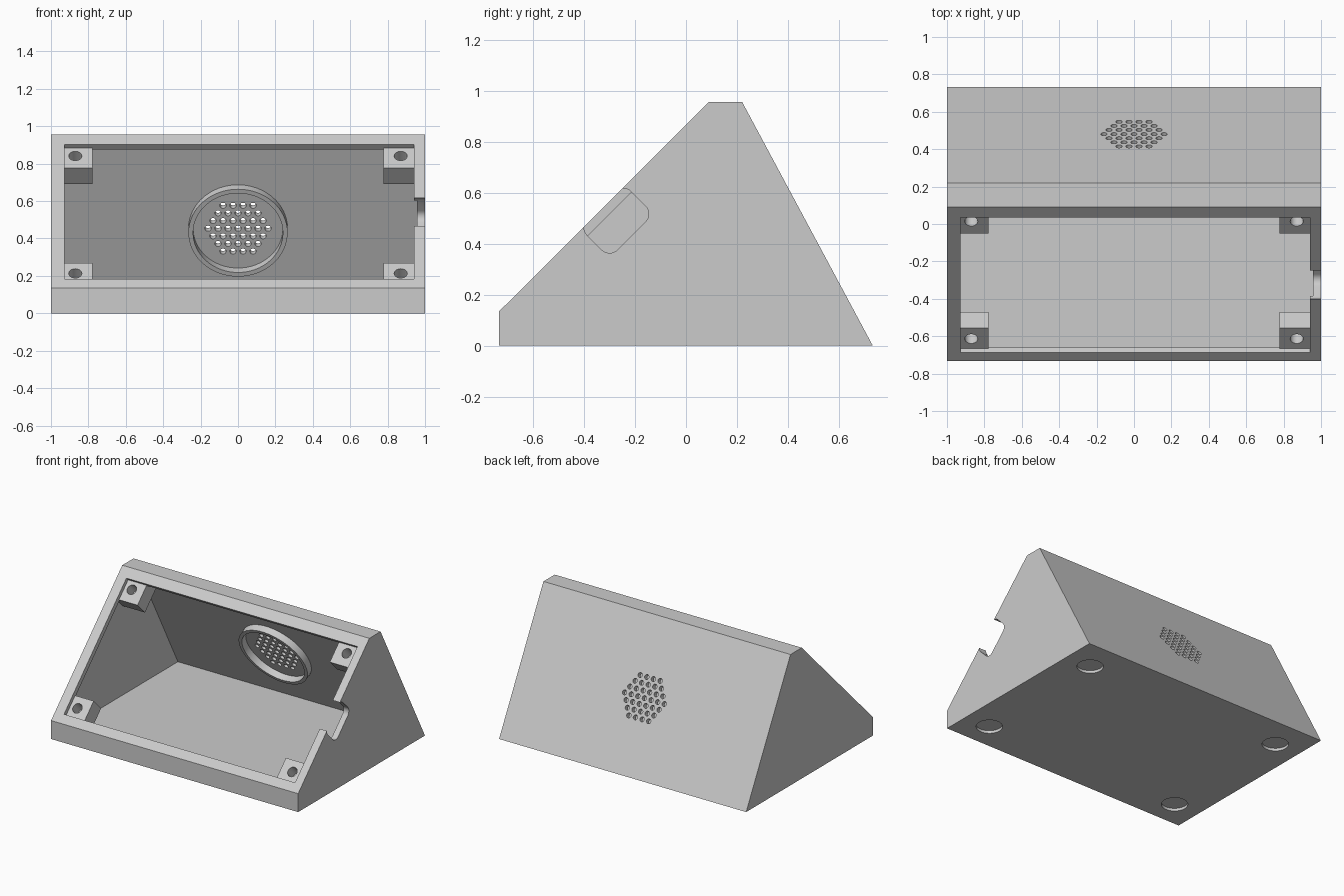
import bpy, bmesh
from math import cos, sin, pi, sqrt
from mathutils import Matrix, Vector

if "Cube" in bpy.data.objects:
    bpy.data.objects.remove(bpy.data.objects["Cube"])

grey = bpy.data.materials.new("matte grey")
grey.use_nodes = True
grey.diffuse_color = (0.6, 0.6, 0.6, 1)
grey.node_tree.nodes["Principled BSDF"].inputs["Base Color"].default_value = (0.6, 0.6, 0.6, 1)


def frame(origin, x, y):
    """Right-handed working frame from two axes."""
    x, y = Vector(x).normalized(), Vector(y).normalized()
    m = Matrix((x, y, x.cross(y))).transposed().to_4x4()
    m.translation = Vector(origin)
    return m


def prism(name, outlines, lo, hi, m=Matrix()):
    """Closed prisms over counter-clockwise outlines, along the z of frame m."""
    bm = bmesh.new()
    for pts in outlines:
        low = [bm.verts.new(m @ Vector((a, b, lo))) for a, b in pts]
        high = [bm.verts.new(m @ Vector((a, b, hi))) for a, b in pts]
        bm.faces.new(low[::-1])
        bm.faces.new(high)
        for i in range(len(pts)):
            bm.faces.new((low[i - 1], low[i], high[i], high[i - 1]))
    bm.normal_update()
    mesh = bpy.data.meshes.new(name)
    bm.to_mesh(mesh)
    bm.free()
    mesh.materials.append(grey)
    obj = bpy.data.objects.new(name, mesh)
    bpy.context.collection.objects.link(obj)
    return obj


def combine(target, tool, operation="DIFFERENCE"):
    mod = target.modifiers.new("cut", "BOOLEAN")
    mod.operation, mod.object, mod.solver = operation, tool, "EXACT"
    bpy.context.view_layer.objects.active = target
    bpy.ops.object.modifier_apply(modifier=mod.name)
    bpy.data.objects.remove(tool)


def circle(x, y, r, n=32):
    return [(x + r * cos(2 * pi * i / n), y + r * sin(2 * pi * i / n)) for i in range(n)]


def rect(x0, x1, y0, y1):
    return [(x0, y0), (x1, y0), (x1, y1), (x0, y1)]


def rounded(x0, x1, y0, y1, r, n=8):
    centres = [(x1 - r, y1 - r), (x0 + r, y1 - r), (x0 + r, y0 + r), (x1 - r, y0 + r)]
    return [(cx + r * cos((q + i / n) * pi / 2), cy + r * sin((q + i / n) * pi / 2))
            for q, (cx, cy) in enumerate(centres) for i in range(n + 1)]


# Working frames: side profile, sloped opening (z outward), back wall (z inward)
h = sqrt(0.5)
side = frame((0, 0, 0), (0, 1, 0), (0, 0, 1))
slope = frame((0, -0.4335, 0.4335), (1, 0, 0), (0, h, h))
back = frame((0, 0.481, 0.47), (1, 0, 0), (0, -0.472, 0.881))
notch_frame = frame((0, -0.4335, 0.4335), (0, h, h), (0, -h, h))

# Wedge shell with a hollow inside and a lip round the opening
body = prism("enclosure_body", [[(-0.733, 0), (0.733, 0), (0.22, 0.957), (0.09, 0.957), (-0.733, 0.135)]],
             -1, 1, side)
combine(body, prism("opening", [rect(-0.928, 0.942, -0.356, 0.663)], -0.06, 0.05, slope))
cavity = [(-0.69, 0.04), (0.672, 0.04), (0.202, 0.917), (0.102, 0.917), (-0.69, 0.125)]
combine(body, prism("cavity", [cavity], -0.957, 0.957, side))

# Corner screw posts
posts = [rect(*sorted((sx * 0.778, sx * 0.97)), s0, s1)
         for sx in (-1, 1) for s0, s1 in ((-0.40, -0.203), (0.514, 0.70))]
combine(body, prism("posts", posts, -0.15, -0.028, slope), "UNION")
screws = [circle(x, s, 0.035) for x in (-0.87, 0.87) for s in (-0.283, 0.605)]
combine(body, prism("screw_holes", screws, -0.12, 0.02, slope))

# Round speaker collar on the inside of the back wall
collar = prism("collar", [circle(0, 0, 0.265, 64)], 0.02, 0.085, back)
combine(collar, prism("collar_bore", [circle(0, 0, 0.24, 64)], -0.1, 0.2, back))
combine(body, collar, "UNION")

# Hexagonal grille of small holes
pitch = 0.0535
grille = [circle((i - (6 - abs(row)) / 2) * pitch, row * pitch * sqrt(0.75), 0.017, 20)
          for row in range(-3, 4) for i in range(7 - abs(row))]
combine(body, prism("grille", grille, -0.05, 0.1, back))

# Rounded cable notch in one side wall
combine(body, prism("notch", [rounded(0.032, 0.275, -0.157, 0.012, 0.045)], 0.9, 1.1, notch_frame))

# Shallow round foot pockets underneath
feet = [circle(x, y, 0.088, 48) for x in (-0.8, 0.8) for y in (-0.536, 0.502)]
combine(body, prism("foot_pockets", feet, -0.05, 0.02))

bpy.ops.object.select_all(action="DESELECT")
body.select_set(True)
bpy.context.view_layer.objects.active = body
bpy.ops.object.shade_smooth_by_angle(angle=pi / 6)
